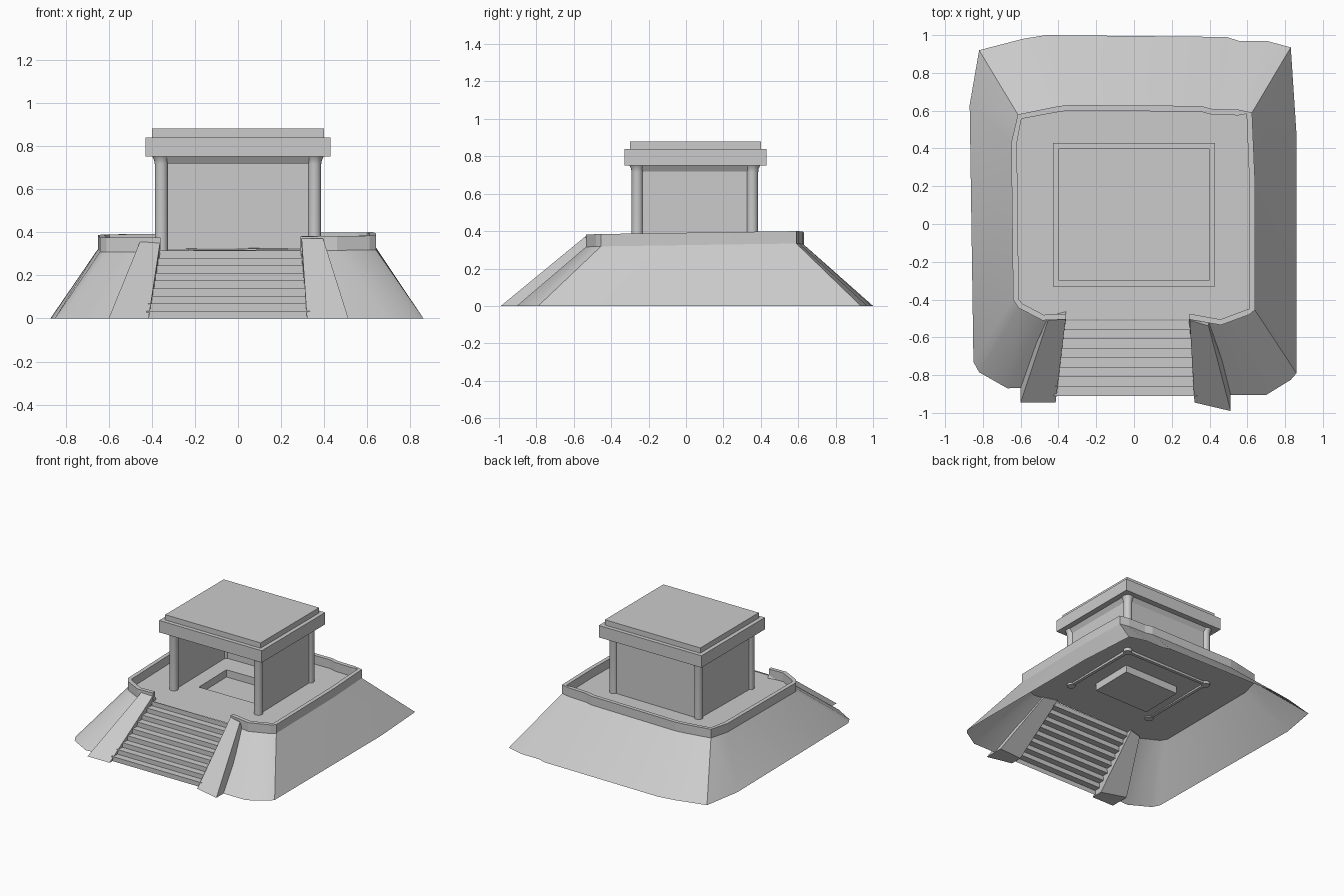
import bpy, bmesh, math
from mathutils import Vector

if "Cube" in bpy.data.objects:
    bpy.data.objects.remove(bpy.data.objects["Cube"])


def finish(name, bm, smooth=False):
    bmesh.ops.recalc_face_normals(bm, faces=bm.faces[:])
    me = bpy.data.meshes.new(name)
    bm.to_mesh(me)
    bm.free()
    ob = bpy.data.objects.new(name, me)
    bpy.context.collection.objects.link(ob)
    if smooth:
        bpy.ops.object.select_all(action='DESELECT')
        ob.select_set(True)
        bpy.context.view_layer.objects.active = ob
        bpy.ops.object.shade_smooth_by_angle(angle=math.radians(35))
    return ob


def loft(name, rows, close_rows=False, close_loop=False, caps=False, smooth=False):
    """Skin a list of equally long point rows."""
    bm = bmesh.new()
    g = [[bm.verts.new(p) for p in r] for r in rows]
    n, m = len(g), len(g[0])
    for i in range(n if close_rows else n - 1):
        a, b = g[i], g[(i + 1) % n]
        for j in range(m if close_loop else m - 1):
            k = (j + 1) % m
            bm.faces.new((a[j], a[k], b[k], b[j]))
    if caps and close_rows:
        bm.faces.new([r[0] for r in g])
        bm.faces.new([r[-1] for r in g])
    elif caps:
        bm.faces.new(g[0])
        bm.faces.new(g[-1])
    return finish(name, bm, smooth)


def rect(x0, x1, y0, y1, z):
    return [(x0, y0, z), (x1, y0, z), (x1, y1, z), (x0, y1, z)]


def box(name, x0, x1, y0, y1, z0, z1, flare=0):
    f = flare
    return loft(name, [rect(x0, x1, y0, y1, z0),
                       rect(x0 - f, x1 + f, y0 - f, y1 + f, z1)],
                close_loop=True, caps=True)


def floor_z(x, y):
    return 0.32 + 0.008 * x + 0.015 * y


# Weathered outlines, running from the left of the stairs round to the right
top = [(-.36, -.505), (-.485, -.51), (-.61, -.445), (-.64, -.40), (-.65, .43), (-.615, .58),
       (-.42, .62), (-.355, .63), (.355, .625), (.41, .61), (.555, .605), (.625, .59),
       (.64, .24), (.64, -.455), (.61, -.48), (.46, -.535), (.29, -.505)]
base = [(-.42, -.86), (-.67, -.87), (-.82, -.785), (-.85, -.73), (-.87, .63), (-.82, .92),
        (-.59, .98), (-.465, 1), (.49, .99), (.555, .97), (.70, .97), (.83, .935),
        (.86, .48), (.86, -.79), (.83, -.825), (.70, -.905), (.33, -.905)]


def inset(pts, d):
    out = []
    for i, p in enumerate(pts):
        a, b = Vector(pts[max(i - 1, 0)]), Vector(pts[min(i + 1, len(pts) - 1)])
        t = (b - a).normalized()
        out.append((p[0] + t.y * d, p[1] - t.x * d))
    return out


def lift(pts, h):
    return [(x, y, floor_z(x, y) + h) for x, y in pts]


# Sloping mound, open underneath
loft("mound", [[(x, y, 0) for x, y in base], lift(top, 0)], smooth=True)

# Low parapet round the terrace
inner = inset(top, 0.03)
loft("parapet", [lift(top, 0), lift(top, .066), lift(inner, .066), lift(inner, 0)],
     close_rows=True, caps=True)

# Terrace floor with a rectangular opening for the pit
PIT = (-.23, .23, -.14, .19)
bm = bmesh.new()
hole = [(x, y) for x, y, _ in rect(*PIT, 0)]
for ring in (top, hole):
    vs = [bm.verts.new(p) for p in lift(ring, 0)]
    for i, v in enumerate(vs):
        bm.edges.new((v, vs[(i + 1) % len(vs)]))
bmesh.ops.triangle_fill(bm, use_beauty=True, edges=bm.edges[:], normal=(0, 0, 1))
finish("terrace_floor", bm)

# Sunken pit: walls and bottom
bm = bmesh.new()
up = [bm.verts.new(p) for p in lift(hole, 0)]
low = [bm.verts.new(p) for p in lift(hole, -.055)]
for i in range(4):
    k = (i + 1) % 4
    bm.faces.new((up[i], low[i], low[k], up[k]))
bm.faces.new(low)
finish("sunken_pit", bm)

# Staircase as a folded sheet, widening towards the ground
N, y_top, y_bot, z_top = 9, -.51, -.91, .315
left, right = [], []
for i in range(N):
    y = y_bot + (y_top - y_bot) * i / (N - 1)
    for j in (i, i + 1):
        f = i / (N - 1)
        z = z_top * j / N
        left.append((-.425 + .055 * f, y, z))
        right.append((.335 - .03 * f, y, z))
loft("stairs", [left, right])

# Sloping side ramps beside the stairs
def ramp(name, ti, to, bi, bo):
    upper = [Vector(p) for p in (ti, to, bo, bi)]
    shift = [(0, .03, -.06), (0, .03, -.06), (0, .15, 0), (0, .09, 0)]
    lower = [p + Vector(s) for p, s in zip(upper, shift)]
    loft(name, [upper, lower], close_loop=True, caps=True)


ramp("left_ramp", (-.36, -.49, .362), (-.455, -.51, .355), (-.415, -.945, 0), (-.60, -.945, 0))
ramp("right_ramp", (.295, -.51, .37), (.395, -.54, .37), (.32, -.945, 0), (.512, -.99, 0))

# Shrine: corner columns with flared tops
X, Y0, Y1, T = .355, -.26, .355, .012
for cx in (-X, X):
    for cy in (Y0, Y1):
        rows = [[(cx + r * math.cos(a * math.tau / 16), cy + r * math.sin(a * math.tau / 16), z)
                 for a in range(16)]
                for z, r in ((.305, .031), (.715, .031), (.735, .034), (.75, .042))]
        loft("column", rows, close_loop=True, caps=True, smooth=True)

# Shrine walls on three sides, open at the front
box("back_wall", -X, X, Y1 - T, Y1 + T, .308, .73)
for s in (-1, 1):
    box("side_wall", s * X - T, s * X + T, Y0, Y1, .308, .73)
    box("side_lintel", s * X - T, s * X + T, Y0, Y1, .718, .75, .02)
for y in (Y0, Y1):
    box("cross_lintel", -X, X, y - T, y + T, .718, .75, .02)

# Two-stage flat roof
box("roof_slab", -.43, .43, -.33, .43, .75, .84)
box("roof_cap", -.40, .40, -.30, .40, .84, .88)
